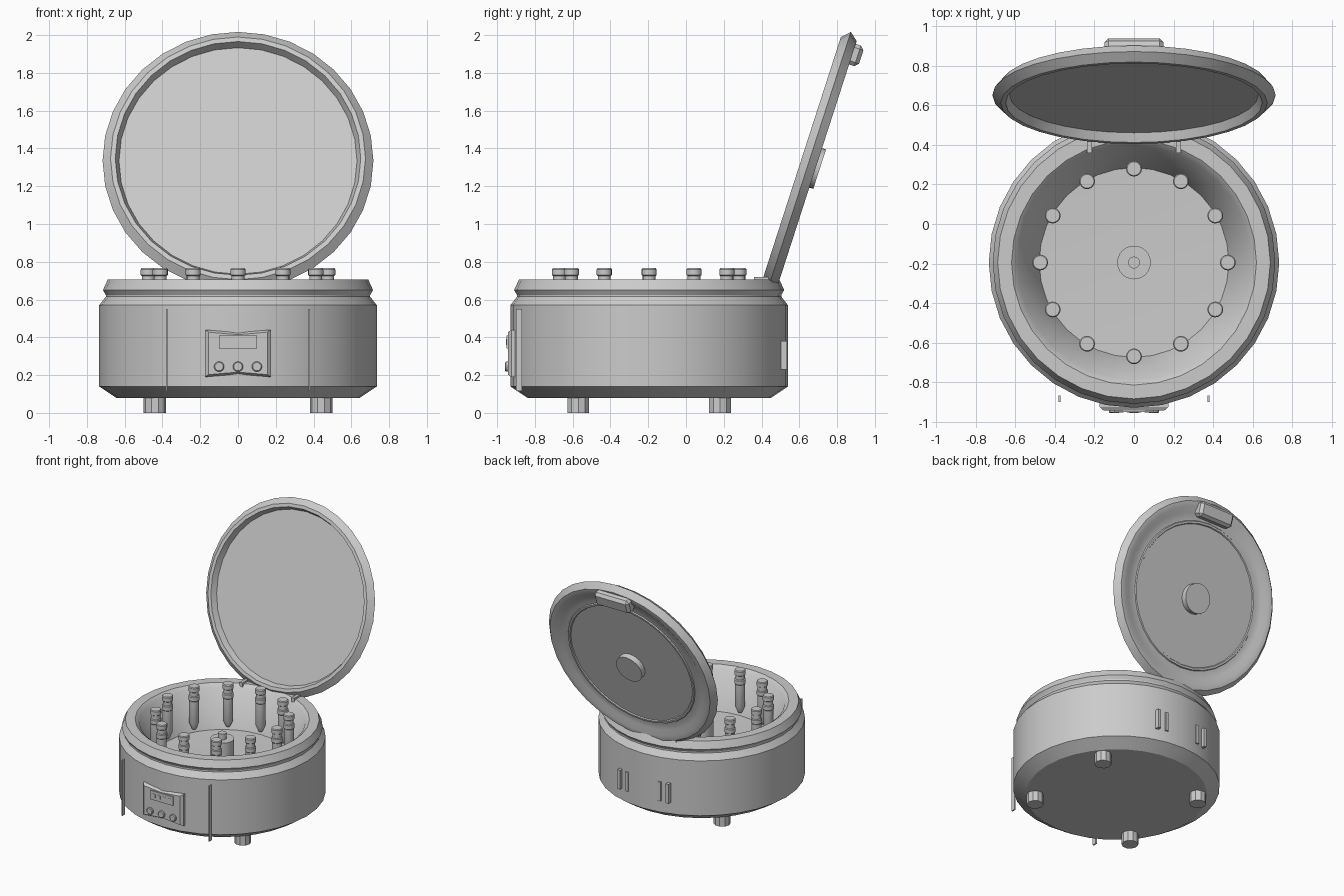
import bpy, bmesh, math
from mathutils import Matrix, Vector

if "Cube" in bpy.data.objects:
    bpy.data.objects.remove(bpy.data.objects["Cube"])

CY = -0.195                      # centre of the round body along y
TILT = math.radians(17.9)        # lid leans back by this angle
SEG = 32

grey = bpy.data.materials.new("light_grey")
grey.diffuse_color = (0.6, 0.6, 0.6, 1)
grey.use_nodes = True
grey.node_tree.nodes["Principled BSDF"].inputs["Base Color"].default_value = grey.diffuse_color


def finish(name, bm, matrix=None, smooth=True):
    if matrix is not None:
        bm.transform(matrix)
    bmesh.ops.remove_doubles(bm, verts=bm.verts, dist=1e-5)
    bmesh.ops.recalc_face_normals(bm, faces=bm.faces)
    mesh = bpy.data.meshes.new(name)
    bm.to_mesh(mesh)
    bm.free()
    mesh.materials.append(grey)
    ob = bpy.data.objects.new(name, mesh)
    bpy.context.collection.objects.link(ob)
    if smooth:
        bpy.ops.object.select_all(action='DESELECT')
        ob.select_set(True)
        bpy.context.view_layer.objects.active = ob
        bpy.ops.object.shade_smooth_by_angle(angle=math.radians(30))
    return ob


def lathe(name, profile, matrix, seg=SEG):
    """Spin (radius, height) points around local z; radius 0 closes the end."""
    bm = bmesh.new()
    rings = []
    for r, z in profile:
        n = 1 if r == 0 else seg
        rings.append([bm.verts.new((r * math.cos(2 * math.pi * i / seg),
                                    r * math.sin(2 * math.pi * i / seg), z)) for i in range(n)])
    for a, b in zip(rings, rings[1:]):
        for i in range(seg):
            j = (i + 1) % seg
            if len(a) == 1:
                bm.faces.new((a[0], b[i], b[j]))
            elif len(b) == 1:
                bm.faces.new((a[i], a[j], b[0]))
            else:
                bm.faces.new((a[i], a[j], b[j], b[i]))
    return finish(name, bm, matrix)


def box(name, lo, hi, matrix=None, bevel=0.0):
    bm = bmesh.new()
    lo, hi = Vector(lo), Vector(hi)
    bmesh.ops.create_cube(bm, size=1, matrix=Matrix.Translation((lo + hi) / 2) @ Matrix.Diagonal((*(hi - lo), 1)))
    if bevel:
        bmesh.ops.bevel(bm, geom=bm.edges[:], offset=bevel, segments=1, affect='EDGES')
    return finish(name, bm, matrix, smooth=False)


def at(x, y, z):
    return Matrix.Translation((x, y, z))


# Housing: outer shell, grooved collar, rim and sloping bowl
lathe("housing", [(0, .08), (.645, .08), (.735, .14), (.735, .57), (.70, .615), (.70, .625),
                  (.715, .65), (.69, .705), (.62, .705), (.59, .68), (.48, .40), (0, .385)],
      at(0, CY, 0))

# Rotor hub in the bowl
lathe("rotor_hub", [(0, .38), (.085, .38), (.085, .555), (.03, .555), (.03, .60), (0, .60)],
      at(0, CY, 0), 24)

# Ring of capped sample tubes
tube = [(0, .42), (.015, .43), (.036, .48), (.036, .655), (.04, .66), (.04, .69), (.034, .695),
        (.034, .725), (.04, .73), (.04, .76), (.035, .766), (0, .766)]
for i in range(12):
    a = i * math.pi / 6
    lathe("sample_tube", tube, at(.475 * math.cos(a), CY + .475 * math.sin(a), 0), 16)

# Feet
for sx in (-1, 1):
    for sy in (-1, 1):
        lathe("foot", [(0, 0), (.06, 0), (.06, .09), (0, .09)], at(sx * .44, CY + sy * .375, 0), 10)

# Open lid: local z points out of the inner face, local y runs up the lid
lid = Matrix.Translation((0, .6125, 1.3475)) @ Matrix.Rotation(math.pi / 2 - TILT, 4, 'X')
lathe("lid", [(0, -.045), (.63, -.045), (.65, 0), (.675, 0), (.717, -.042), (.68, -.086),
              (.64, -.086), (.60, -.065), (.54, -.065), (.535, -.073), (.52, -.073),
              (.515, -.065), (0, -.065)], lid)
lathe("lid_boss", [(0, -.06), (.11, -.06), (.11, -.108), (0, -.108)],
      lid @ at(0, -.025, 0), 24)
box("lid_handle", (-.15, .55, -.135), (.15, .665, -.05), lid, .02)

# Hinge lugs and pin
for s in (-1, 1):
    box("hinge_lug", (s * .225 - .012, .36, .68), (s * .225 + .012, .46, .72))
box("hinge_pin", (-.225, .425, .69), (.225, .445, .71))

# Control panel with waisted outline and narrower front face
bm = bmesh.new()
outline = [(-1, .19), (0, .205), (1, .19), (1, .44), (0, .425), (-1, .44)]
back = [bm.verts.new((.175 * x, -.89, z)) for x, z in outline]
mid = [bm.verts.new((.175 * x, -.925, z)) for x, z in outline]
front = [bm.verts.new((.155 * x, -.943, .315 + (z - .315) * .9)) for x, z in outline]
for a, b in ((back, mid), (mid, front)):
    for i in range(6):
        j = (i + 1) % 6
        bm.faces.new((a[i], a[j], b[j], b[i]))
bm.faces.new(back)
bm.faces.new(front)
finish("control_panel", bm, smooth=False)

# Display, its digits and the knobs below it
box("display", (-.1, -.951, .34), (.1, -.93, .41))
for i in range(4):
    x = -.066 + .044 * i
    box("display_digit", (x - .014, -.953, .36), (x + .014, -.948, .39))
for x in (-.1, 0, .1):
    lathe("panel_knob", [(0, 0), (.027, 0), (.027, .022), (.022, .027), (0, .027)],
          at(x, -.93, .245) @ Matrix.Rotation(math.pi / 2, 4, 'X'), 16)

# Thin upright trim strips in front, vent bars at the rear
for s in (-1, 1):
    box("trim_strip", (s * .377 - .005, -.90, .115), (s * .377 + .005, -.867, .55))
    for x in (.14, .21):
        box("vent_bar", (s * x - .012, .49, .23), (s * x + .012, .536, .38))
